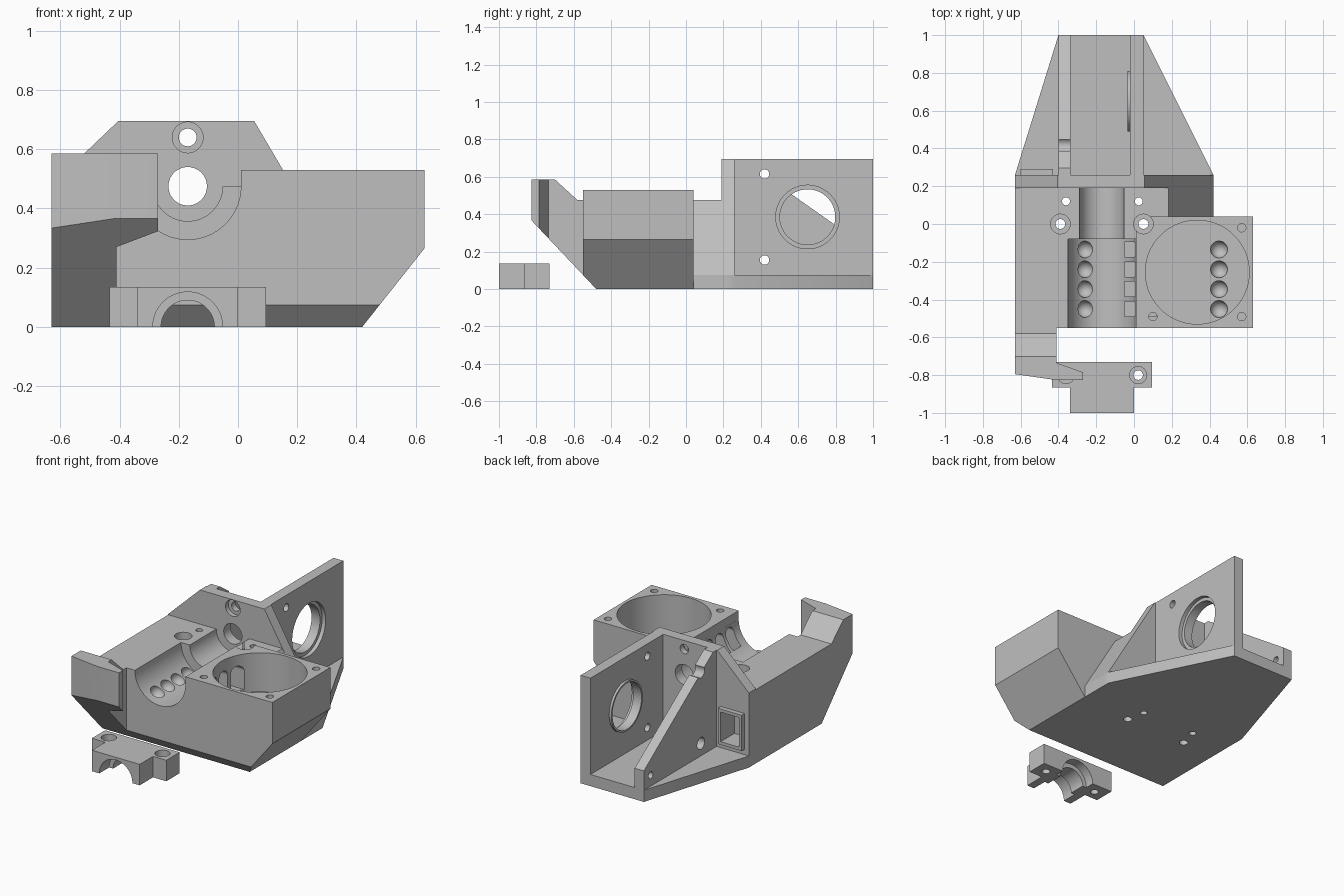
import bpy, bmesh, math
from mathutils import Vector

old = bpy.data.objects.get("Cube")
if old:
    bpy.data.objects.remove(old, do_unlink=True)

grey = bpy.data.materials.new("plain grey")
GREY = (0.52, 0.52, 0.52, 1)
grey.use_nodes = True
grey.diffuse_color = GREY
grey.node_tree.nodes["Principled BSDF"].inputs["Base Color"].default_value = GREY


def to_object(bm, name):
    bmesh.ops.recalc_face_normals(bm, faces=bm.faces)
    mesh = bpy.data.meshes.new(name)
    bm.to_mesh(mesh)
    bm.free()
    ob = bpy.data.objects.new(name, mesh)
    bpy.context.collection.objects.link(ob)
    return ob


def place(axis, p, q, d):
    """Put profile point (p, q) at depth d along the axis."""
    return {"x": (d, p, q), "y": (p, d, q), "z": (p, q, d)}[axis]


def prism(axis, points, a, b, name="helper"):
    """Extrude a profile from a to b along an axis."""
    bm = bmesh.new()
    face = bm.faces.new([bm.verts.new(place(axis, p, q, a)) for p, q in points])
    new = bmesh.ops.extrude_face_region(bm, geom=[face])["geom"]
    shift = Vector(place(axis, 0, 0, b - a))
    bmesh.ops.translate(bm, vec=shift, verts=[v for v in new if isinstance(v, bmesh.types.BMVert)])
    return to_object(bm, name)


def box(x0, x1, y0, y1, z0, z1, name="helper"):
    return prism("z", [(x0, y0), (x1, y0), (x1, y1), (x0, y1)], z0, z1, name)


def rod(axis, p, q, r, a, b, n=48):
    turn = [2 * math.pi * (i + 0.5) / n for i in range(n)]
    return prism(axis, [(p + r * math.cos(t), q + r * math.sin(t)) for t in turn], a, b)


def ball(x, y, z, r):
    bm = bmesh.new()
    bmesh.ops.create_uvsphere(bm, u_segments=24, v_segments=12, radius=r)
    bmesh.ops.translate(bm, vec=(x, y, z), verts=bm.verts)
    return to_object(bm, "helper")


def combine(ob, other, operation):
    mod = ob.modifiers.new("combine", "BOOLEAN")
    mod.operation, mod.solver, mod.object = operation, "EXACT", other
    bpy.context.view_layer.update()
    done = ob.evaluated_get(bpy.context.evaluated_depsgraph_get())
    mesh = bpy.data.meshes.new_from_object(done)
    ob.modifiers.clear()
    ob.data = mesh
    bpy.data.objects.remove(other, do_unlink=True)


def add(ob, *parts):
    for part in parts:
        combine(ob, part, "UNION")


def cut(ob, *parts):
    for part in parts:
        combine(ob, part, "DIFFERENCE")


def finish(ob):
    ob.data.materials.clear()
    ob.data.materials.append(grey)
    for face in ob.data.polygons:
        face.material_index = 0
    bpy.ops.object.select_all(action="DESELECT")
    ob.select_set(True)
    bpy.context.view_layer.objects.active = ob
    bpy.ops.object.shade_smooth_by_angle(angle=math.radians(30))


TOP, HIGH, FLOOR, CX = 0.475, 0.695, 0.075, -0.17

# Carriage core and square fan housing with slanted lower side
body = prism("y", [(-0.63, 0), (0.42, 0), (0.42, FLOOR), (0.183, TOP), (-0.63, TOP)],
             -0.55, 0.2, "carriage_body")
add(body, prism("y", [(0.01, 0), (0.42, 0), (0.63, 0.265), (0.63, 0.53), (0.01, 0.53)],
                -0.55, 0.04))

# Front arm with hooked tip
arm = prism("z", [(-0.63, -0.5), (-0.63, -0.795), (-0.42, -0.825), (-0.27, -0.825),
                  (-0.27, -0.785), (-0.41, -0.735), (-0.41, -0.5)], 0, 0.585)
cut(arm, prism("x", [(-0.71, 0.594), (-0.58, TOP), (-0.3, TOP), (-0.3, 0.7), (-0.71, 0.7)],
               -0.7, -0.2))
add(body, arm)

# Cross wall, tapered base and the two motor side walls
add(body,
    prism("y", [(-0.63, 0), (0.42, 0), (0.42, FLOOR), (0.055, HIGH), (-0.405, HIGH),
                (-0.63, 0.48)], 0.19, 0.26),
    prism("z", [(-0.63, 0.22), (0.42, 0.22), (0.42, 0.26), (0.05, 1), (-0.4, 1),
                (-0.63, 0.26)], 0, FLOOR),
    prism("x", [(0.23, 0), (1, 0), (1, 0.2), (0.296, HIGH), (0.23, HIGH)], -0.4, -0.335),
    box(-0.02, 0.05, 0.23, 1, 0, HIGH),
    rod("x", 0.65, 0.385, 0.16, -0.035, 0))

# Slanted underside of the front
cut(body, prism("x", [(-0.48, 0), (-0.9, 0.445), (-0.9, -0.1), (-0.386, -0.1)], -0.8, 0.8))

# Nozzle channel, wide front channel and filament holes
cut(body,
    rod("y", CX, TOP, 0.118, -0.2, 0.19),
    rod("y", CX, TOP, 0.18, -0.6, -0.08),
    rod("y", CX, TOP, 0.065, 0.1, 0.4),
    rod("y", CX, 0.64, 0.03, 0.1, 0.4),
    rod("y", CX, 0.64, 0.052, 0.1, 0.22))

# Fan bore, air slots and rounded dimples
cut(body, rod("z", 0.335, -0.255, 0.275, 0.28, 0.7, 64))
for i in range(4):
    y = -0.135 - 0.105 * i
    slot = box(-0.05, 0.12, y - 0.04, y + 0.04, 0.3, 0.42)
    add(slot, rod("x", y, 0.42, 0.04, -0.05, 0.12, 24))
    cut(body, slot, ball(-0.26, y, 0.32, 0.045), ball(0.45, y, 0.28, 0.045))

# Screw holes of the fan housing
for x, y in ((0.57, -0.02), (0.57, -0.49), (0.1, -0.49)):
    cut(body, rod("z", x, y, 0.022, 0.4, 0.7, 20))

# Clamp bolt holes through the body
for x, x2 in ((-0.39, -0.36), (0.05, 0.025)):
    cut(body, rod("z", x, 0, 0.026, -0.1, 0.7, 24),
        rod("z", x, 0, 0.052, 0.42, 0.7, 32),
        rod("z", x2, 0.12, 0.021, -0.1, 0.7, 20))

# Motor opening, its recess and motor screw holes
cut(body,
    rod("x", 0.65, 0.385, 0.148, -0.1, 0.1, 64),
    rod("x", 0.65, 0.385, 0.17, 0.025, 0.1, 64),
    rod("x", 0.42, 0.615, 0.025, -0.1, 0.1, 24),
    rod("x", 0.42, 0.155, 0.025, -0.1, 0.1, 24),
    rod("x", 0.42, 0.615, 0.038, -0.5, -0.3, 32),
    rod("x", 0.42, 0.155, 0.038, -0.5, -0.3, 32),
    rod("x", 0.93, 0.145, 0.022, -0.5, -0.3, 20))

# Framed cable socket on the back of the cross wall
add(body, box(-0.6, -0.43, 0.24, 0.29, 0.11, 0.34))
cut(body, box(-0.58, -0.45, 0.15, 0.35, 0.13, 0.32))
finish(body)

# Separate clamp with stepped half-round groove
clamp = box(-0.435, 0.095, -0.865, -0.73, 0, 0.135, "nozzle_clamp")
add(clamp, box(-0.34, 0, -1, -0.8, 0, 0.135))
cut(clamp, rod("y", CX, 0, 0.09, -1.1, -0.6),
    rod("y", CX, 0, 0.118, -1.1, -0.9),
    rod("y", CX, 0, 0.118, -0.79, -0.6))
for x in (-0.36, 0.022):
    cut(clamp, rod("z", x, -0.8, 0.025, -0.1, 0.3, 24), rod("z", x, -0.8, 0.045, 0.09, 0.3, 32))
finish(clamp)
